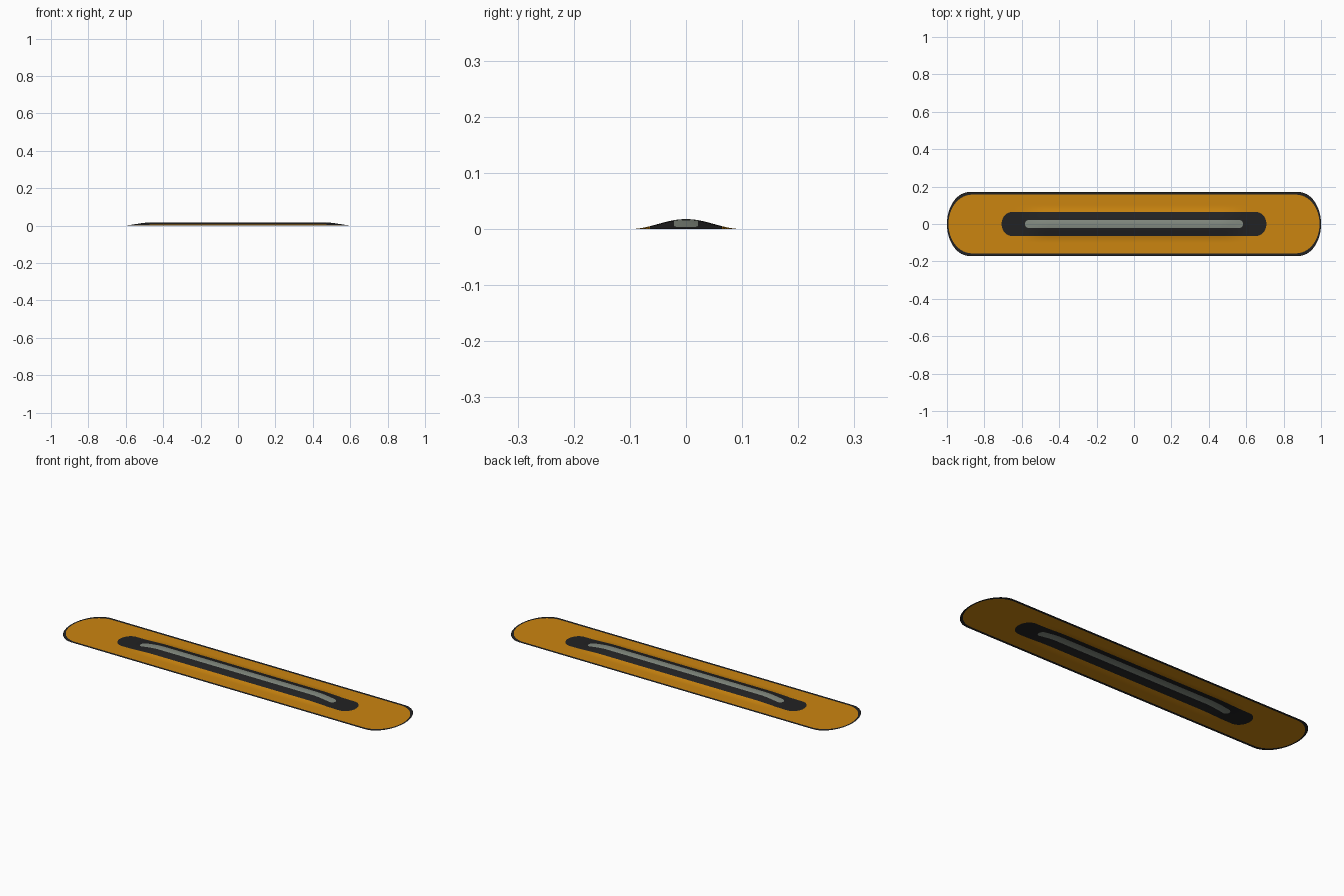
import bpy, bmesh, math

if "Cube" in bpy.data.objects:
    bpy.data.objects.remove(bpy.data.objects["Cube"])

SIDE, END = 64, 24   # segments along each straight side and each rounded end


def material(name, rgb):
    m = bpy.data.materials.new(name)
    m.diffuse_color = (*rgb, 1)
    m.use_nodes = True
    m.node_tree.nodes["Principled BSDF"].inputs["Base Color"].default_value = m.diffuse_color
    return m


orange = material("orange", (0.60, 0.235, 0.005))
black = material("black", (0.016, 0.016, 0.017))
grey = material("grey", (0.23, 0.26, 0.22))


def height(x, y):
    """Long soft ridge: bell-shaped across, fading out near both ends."""
    if abs(y) >= 0.1:
        return 0.0
    t = min(1, max(0, (0.63 - abs(x)) / 0.17))
    return 0.0178 * math.cos(math.pi * y / 0.2) ** 2 * t * t * (3 - 2 * t)


def outline(length, width, cap):
    """Closed outline: half length, half width, depth of the rounded end."""
    s = length - cap
    half = [(s - 2 * s * i / SIDE, width) for i in range(SIDE)]
    for i in range(END):
        a = math.pi * i / END
        half.append((-s - cap * math.sin(a), width * math.cos(a)))
    return half + [(-x, -y) for x, y in half]


def band(name, inner, outer, steps, mat):
    """Sheet between two outlines, draped over the ridge."""
    bm = bmesh.new()
    a, b = outline(*inner), outline(*outer)
    rings = []
    for k in range(steps + 1):
        t = k / steps
        ring = []
        for p, q in zip(a, b):
            x, y = p[0] + (q[0] - p[0]) * t, p[1] + (q[1] - p[1]) * t
            ring.append(bm.verts.new((x, y, height(x, y))))
        rings.append(ring)
    n = len(a)
    for r0, r1 in zip(rings, rings[1:]):
        for i in range(n):
            j = (i + 1) % n
            bm.faces.new((r0[i], r0[j], r1[j], r1[i]))
    bmesh.ops.remove_doubles(bm, verts=bm.verts, dist=1e-5)
    bmesh.ops.dissolve_degenerate(bm, edges=bm.edges, dist=1e-6)
    for f in bm.faces:
        f.normal_update()
        if f.normal.z < 0:
            f.normal_flip()
        f.smooth = True
    me = bpy.data.meshes.new(name)
    bm.to_mesh(me)
    bm.free()
    me.materials.append(mat)
    ob = bpy.data.objects.new(name, me)
    bpy.context.collection.objects.link(ob)


spine = (0.565, 0.0, 0.0)
centre_edge = (0.583, 0.021, 0.018)
strip_edge = (0.708, 0.064, 0.055)
panel_edge = (0.992, 0.157, 0.125)
rim_edge = (1.0, 0.171, 0.12)

band("centre_line", spine, centre_edge, 4, grey)
band("dark_strip", centre_edge, strip_edge, 8, black)
band("orange_panel", strip_edge, panel_edge, 14, orange)
band("rim", panel_edge, rim_edge, 1, black)
